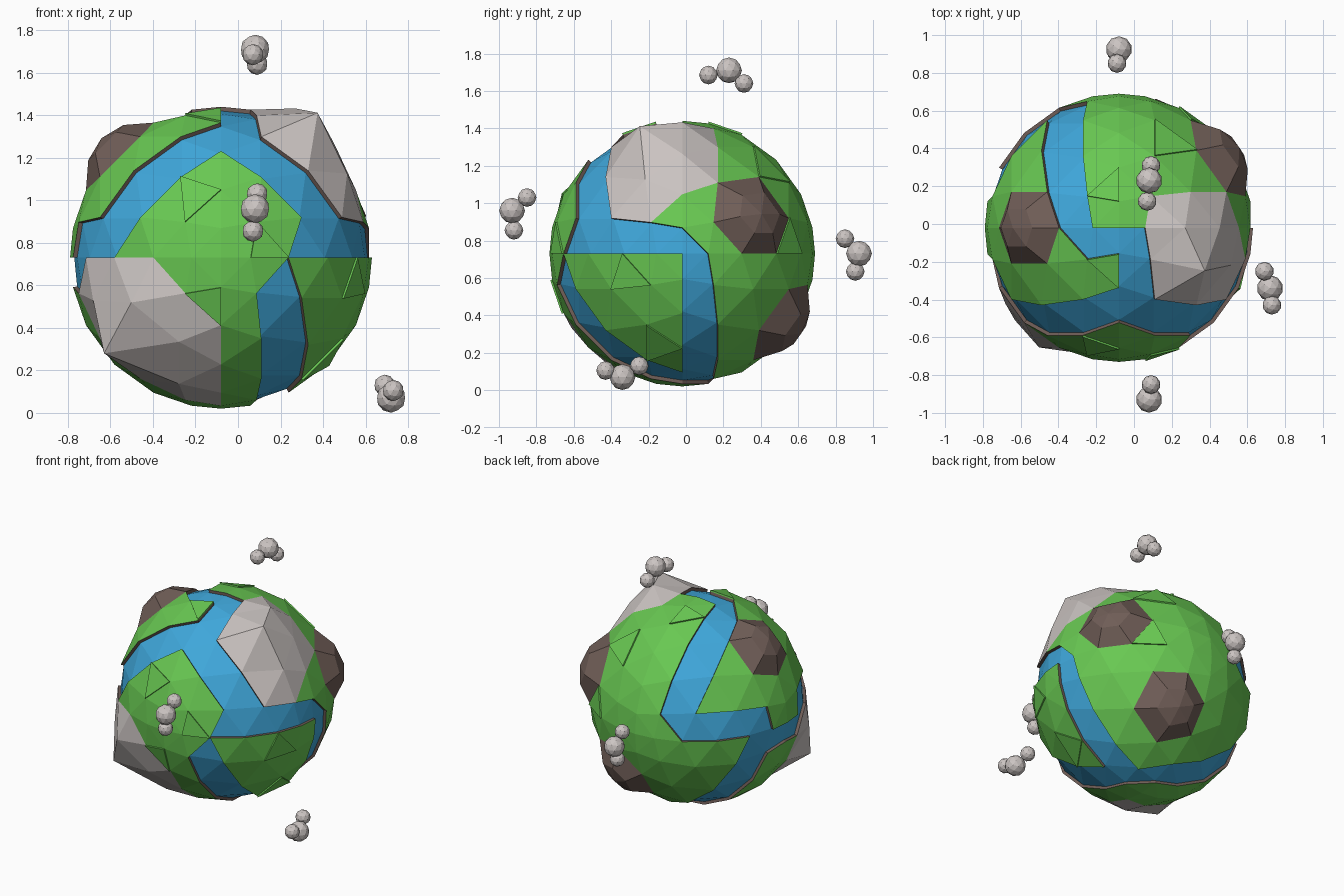
import bpy, bmesh
from mathutils import Vector

if "Cube" in bpy.data.objects:
    bpy.data.objects.remove(bpy.data.objects["Cube"], do_unlink=True)


def material(name, rgb):
    m = bpy.data.materials.new(name)
    m.use_nodes = True
    m.diffuse_color = (*rgb, 1)
    m.node_tree.nodes["Principled BSDF"].inputs["Base Color"].default_value = (*rgb, 1)
    return m


MATS = [material("grass green", (0.14, 0.58, 0.085)),
        material("ocean blue", (0.05, 0.39, 0.71)),
        material("earth brown", (0.16, 0.11, 0.095)),
        material("rock grey", (0.6, 0.555, 0.54))]
GRASS, OCEAN, EARTH, ROCK = range(4)
CENTRE = Vector((-0.08, -0.02, 0.73))
LAND_R, SEA_R, N = 0.71, 0.69, 6


# Ocean channels: one rule per octant of the sphere, on the grid cell (a, b, c)
SEA = {
    (-1, -1, 1): lambda a, b, c: b == 2 or (b == 1 and c == 0) or (b == 0 and c >= 4),
    (-1, 1, 1): lambda a, b, c: (a == 1 and b <= 3) or (c == 0 and 1 <= b <= 3 and a >= 1),
    (1, -1, 1): lambda a, b, c: (b <= 2 and (a == 0 or b == 2 or c == 0)) or (a, b) == (2, 3),
    (1, 1, 1): lambda a, b, c: a == 5,
    (-1, -1, -1): lambda a, b, c: c == 0 and b <= 1 and a >= 4,
    (-1, 1, -1): lambda a, b, c: b == 1 or (b == 0 and c == 0),
    (1, -1, -1): lambda a, b, c: a == 1 and b <= 3,
    (1, 1, -1): lambda a, b, c: (b == 0 and c < 5) or (b == 1 and c == 4),
}

# Grey mountain regions
CRAG = {
    (-1, -1, -1): lambda a, b, c: 1 <= b <= 3,
    (1, -1, 1): lambda a, b, c: a >= 1 and b <= 1 and c >= 1 and a < 4,
    (1, 1, 1): lambda a, b, c: a >= 1 and b == 0 and c >= 2,
}

# Raised mountain points: grid point -> radius
PEAKS = {(2, -1, 3): 0.85, (2, 0, 4): 0.785, (3, 0, 3): 0.755, (3, -1, 2): 0.74,
         (-2, -3, -1): 0.79, (-3, -2, -1): 0.75, (-1, -3, -2): 0.74, (-1, -2, -3): 0.74}
SUMMIT = (-2, -2, -2)
HILLS = [(-3, 0, 3), (3, 2, 1), (1, 3, -2)]

# Single grass triangles that stand slightly proud
TILES = {((-1, -1, 1), (0, 3, 1)), ((1, -1, 1), (1, 4, 0)), ((-1, -1, -1), (0, 4, 1)),
         ((1, -1, -1), (3, 1, 0)), ((1, -1, -1), (2, 0, 2)), ((-1, 1, 1), (0, 1, 4)),
         ((1, 1, 1), (1, 2, 2)), ((1, 1, 1), (2, 3, 0)), ((-1, -1, 1), (0, 1, 4))}


def cells():
    """Every triangle of the divided octahedron: octant, cell, three grid points."""
    for octant in SEA:
        for total in (N - 1, N - 2):
            for a in range(total + 1):
                for b in range(total + 1 - a):
                    cell = (a, b, total - a - b)
                    tri = []
                    for i in range(3):
                        p = [cell[j] + ((j == i) if total == N - 1 else (j != i)) for j in range(3)]
                        tri.append(tuple(s * v for s, v in zip(octant, p)))
                    if octant[0] * octant[1] * octant[2] < 0:
                        tri.reverse()
                    yield octant, cell, tri


def on_sphere(p, r):
    return Vector(p).normalized() * r


def land_point(p):
    if p == SUMMIT:
        return Vector((-0.55, -0.49, -0.45))
    return on_sphere(p, PEAKS.get(p, LAND_R))


def add_object(name, bm, mats=MATS):
    me = bpy.data.meshes.new(name)
    bm.to_mesh(me)
    bm.free()
    for m in mats:
        me.materials.append(m)
    ob = bpy.data.objects.new(name, me)
    bpy.context.collection.objects.link(ob)
    return ob


def shell(name, faces, wall_mat=None, wall_r=0.67):
    """Join faces given as ([(key, position)], material); drop walls from open edges."""
    bm, cache = bmesh.new(), {}

    def vert(key, pos):
        if key not in cache:
            cache[key] = bm.verts.new(pos)
        return cache[key]

    for corners, mat in faces:
        bm.faces.new([vert(k, p) for k, p in corners]).material_index = mat
    if wall_mat is not None:
        rim = [e.link_loops[0] for e in bm.edges if e.is_boundary]
        pairs = [(l.vert, l.link_loop_next.vert) for l in rim]
        for v, w in pairs:
            low = [vert(("low", u), u.co.normalized() * wall_r) for u in (v, w)]
            bm.faces.new((w, v, low[0], low[1])).material_index = wall_mat
    add_object(name, bm).location = CENTRE


sea, land, tiles = [], [], []
for octant, cell, tri in cells():
    if SEA[octant](*cell):
        sea.append(([(p, on_sphere(p, SEA_R)) for p in tri], OCEAN))
        continue
    hill = next((h for h in HILLS if h in tri), None)
    if hill:
        # Brown hill: sloping side plus a small raised cap
        i = tri.index(hill)
        p, q = tri[(i + 1) % 3], tri[(i + 2) % 3]
        c = on_sphere(hill, 1)
        outer = [(k, land_point(k)) for k in (p, q)]
        inner = [((hill, k), on_sphere(c.lerp(on_sphere(k, 1), 0.47), 0.775)) for k in (p, q)]
        land.append(([outer[0], outer[1], inner[1], inner[0]], EARTH))
        land.append(([(hill, c * 0.795), inner[0], inner[1]], EARTH))
        continue
    rock = octant in CRAG and CRAG[octant](*cell)
    land.append(([(p, land_point(p)) for p in tri], ROCK if rock else GRASS))
    if (octant, cell) in TILES:
        tiles.append(([((cell, octant, p), on_sphere(p, LAND_R + 0.01)) for p in tri], GRASS))

shell("ocean", sea)
shell("land", land, EARTH)
shell("grass_tiles", tiles, GRASS, 0.70)


# Clouds: one large puff and two small ones each
CLOUDS = {
    "cloud_top": [(0.08, 0.23, 1.71), (0.07, 0.12, 1.685), (0.09, 0.31, 1.64)],
    "cloud_front": [(0.08, -0.93, 0.96), (0.09, -0.85, 1.03), (0.07, -0.92, 0.855)],
    "cloud_back": [(-0.08, 0.925, 0.73), (-0.09, 0.85, 0.81), (-0.09, 0.905, 0.635)],
    "cloud_left": [(0.72, -0.34, 0.07), (0.69, -0.25, 0.13), (0.73, -0.43, 0.105)],
}
for name, puffs in CLOUDS.items():
    bm = bmesh.new()
    for i, pos in enumerate(puffs):
        made = bmesh.ops.create_icosphere(bm, subdivisions=2, radius=0.05 if i else 0.069)
        bmesh.ops.translate(bm, verts=made["verts"], vec=pos)
    add_object(name, bm, [MATS[ROCK]])
